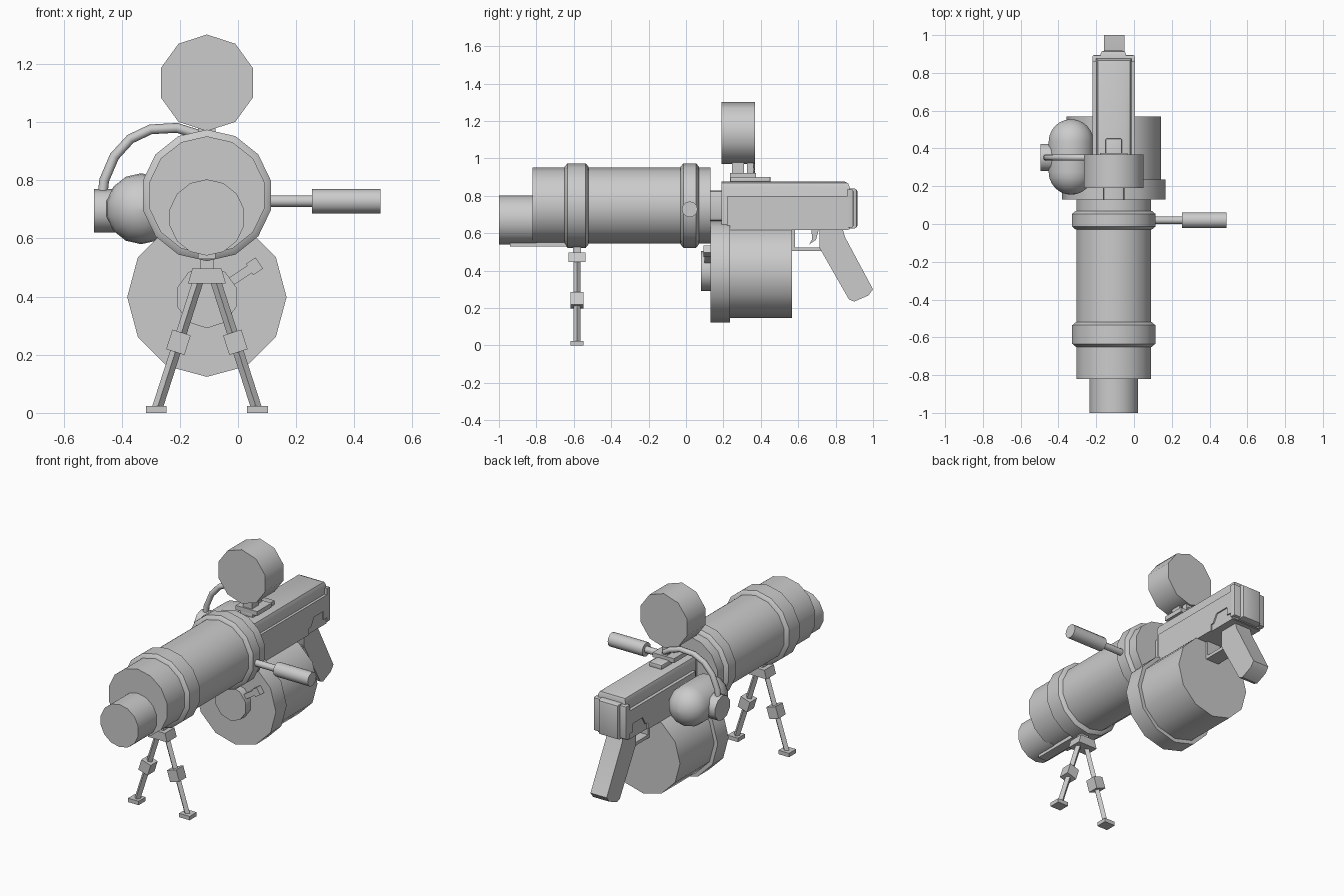
import bpy, bmesh, math
from mathutils import Vector, Matrix

if "Cube" in bpy.data.objects:
    bpy.data.objects.remove(bpy.data.objects["Cube"])

CX = -0.107  # centre line of the weapon
mat = bpy.data.materials.new("light_grey")
mat.diffuse_color = (0.6, 0.6, 0.6, 1)
mat.use_nodes = True
mat.node_tree.nodes["Principled BSDF"].inputs["Base Color"].default_value = mat.diffuse_color


def finish(name, bm):
    bmesh.ops.recalc_face_normals(bm, faces=bm.faces[:])
    me = bpy.data.meshes.new(name)
    bm.to_mesh(me)
    bm.free()
    me.materials.append(mat)
    ob = bpy.data.objects.new(name, me)
    bpy.context.collection.objects.link(ob)
    return ob


def lathe(name, axis, centre, profile, n, phase=0.0):
    """Turn (position, radius) pairs around an x or y axis."""
    bm = bmesh.new()
    rings = []
    for t, r in profile:
        ring = []
        for i in range(n):
            a = 2 * math.pi * i / n + phase
            s, c = r * math.sin(a), centre[1] + r * math.cos(a)
            p = (centre[0] + s, t, c) if axis == 'y' else (t, centre[0] + s, c)
            ring.append(bm.verts.new(p))
        rings.append(ring)
    for a, b in zip(rings, rings[1:]):
        for i in range(n):
            bm.faces.new((a[i], a[(i + 1) % n], b[(i + 1) % n], b[i]))
    bm.faces.new(rings[0])
    bm.faces.new(rings[-1])
    return finish(name, bm)


def box(name, x, y, z, bevel=0.0, pick=None, matrix=None):
    """Box from ranges; bevel the edges whose midpoint passes pick."""
    bm = bmesh.new()
    bmesh.ops.create_cube(bm, size=1)
    for v in bm.verts:
        v.co = Vector([(a + b) / 2 + c * (b - a) for c, (a, b) in zip(v.co, (x, y, z))])
    if bevel:
        es = [e for e in bm.edges if pick is None or pick((e.verts[0].co + e.verts[1].co) / 2)]
        bmesh.ops.bevel(bm, geom=es, offset=bevel, segments=2, profile=0.5, affect='EDGES')
    if matrix:
        bm.transform(matrix)
    return finish(name, bm)


def prism(name, axis, pts, lo, hi):
    """Extrude an outline along x (y,z points) or along y (x,z points)."""
    bm = bmesh.new()
    put = (lambda t, p: (t, p[0], p[1])) if axis == 'x' else (lambda t, p: (p[0], t, p[1]))
    a = [bm.verts.new(put(lo, p)) for p in pts]
    b = [bm.verts.new(put(hi, p)) for p in pts]
    n = len(pts)
    bm.faces.new(a)
    bm.faces.new(b)
    for i in range(n):
        bm.faces.new((a[i], a[(i + 1) % n], b[(i + 1) % n], b[i]))
    return finish(name, bm)


# Barrel, raised bands and offset muzzle
lathe("barrel", 'y', (CX, 0.748), [(-0.82, 0.203), (0.13, 0.203)], 14)
for name, a, b in (("front_band", -0.65, -0.52), ("rear_band", -0.03, 0.07)):
    lathe(name, 'y', (CX, 0.748), [(a, 0.206), (a + 0.016, 0.226), (b - 0.016, 0.226), (b, 0.206)], 14)
lathe("muzzle", 'y', (CX, 0.672), [(-1.0, 0.131), (-0.80, 0.131)], 14)
box("under_rail", (CX - 0.03, CX + 0.03), (-0.94, -0.64), (0.53, 0.56))

# Side handle
lathe("side_rod", 'x', (0.02, 0.728), [(0.07, 0.02), (0.26, 0.02)], 12)
lathe("side_grip", 'x', (0.02, 0.728), [(0.255, 0.042), (0.49, 0.042)], 12)

# Receiver with side plates and rear cap
box("neck", (-0.165, -0.05), (0.12, 0.21), (0.665, 0.828), 0.02, lambda m: abs(m.y - 0.165) < 0.01)
box("receiver", (-0.2, -0.012), (0.19, 0.875), (0.62, 0.877), 0.03, lambda m: m.z > 0.87 and m.y > 0.25)
plate = [(0.22, 0.617), (0.865, 0.617), (0.865, 0.66), (0.828, 0.66), (0.828, 0.708),
         (0.735, 0.708), (0.705, 0.66), (0.685, 0.66), (0.685, 0.655), (0.865, 0.655)]
upper = [(0.22, 0.617), (0.685, 0.617), (0.685, 0.657), (0.705, 0.657), (0.735, 0.708),
         (0.828, 0.708), (0.828, 0.657), (0.865, 0.657), (0.865, 0.797), (0.22, 0.797)]
lower = [(0.685, 0.617), (0.865, 0.617), (0.865, 0.657), (0.828, 0.657), (0.828, 0.708),
         (0.735, 0.708), (0.705, 0.657), (0.685, 0.657)]
prism("side_plates", 'x', upper, -0.22, 0.004)
prism("lower_plates", 'x', lower, -0.212, -0.004)
box("rear_block", (-0.22, 0.004), (0.86, 0.895), (0.63, 0.835), 0.01, lambda m: m.y > 0.89)
box("rear_cap", (-0.178, -0.042), (0.86, 0.918), (0.625, 0.84), 0.02, lambda m: m.y > 0.9)

# Pistol grip, trigger and guard
prism("pistol_grip", 'x', [(0.715, 0.625), (0.837, 0.625), (0.85, 0.58), (1.0, 0.30), (0.975, 0.267),
                           (0.90, 0.235), (0.872, 0.245), (0.715, 0.52)], -0.16, -0.05)
prism("trigger_guard", 'x', [(0.56, 0.62), (0.582, 0.62), (0.582, 0.525), (0.73, 0.525),
                             (0.73, 0.505), (0.56, 0.505)], -0.15, -0.06)
prism("trigger", 'x', [(0.67, 0.62), (0.71, 0.62), (0.695, 0.565), (0.658, 0.54), (0.675, 0.57)], -0.12, -0.09)

# Drum magazine with winding key
lathe("magazine", 'y', (CX, 0.398), [(0.22, 0.25), (0.568, 0.25)], 12)
lathe("magazine_flange", 'y', (CX, 0.398), [(0.13, 0.274), (0.235, 0.274)], 12)
lathe("magazine_hub", 'y', (CX, 0.398), [(0.08, 0.107), (0.14, 0.107)], 10)
turn = Matrix.Translation((CX, 0, 0.398)) @ Matrix.Rotation(math.radians(-33), 4, 'Y')
box("winding_key", (0.05, 0.185), (0.098, 0.135), (-0.015, 0.015), matrix=turn)
box("winding_key_end", (0.175, 0.215), (0.093, 0.135), (-0.023, 0.023), matrix=turn)

# Drum sight on its mount
lathe("sight_drum", 'y', (CX, 1.135), [(0.19, 0.166), (0.368, 0.166)], 10)
box("mount_base", (-0.15, -0.064), (0.235, 0.452), (0.87, 0.902), 0.006)
box("mount_step", (-0.18, -0.034), (0.235, 0.375), (0.895, 0.922))
box("mount_post", (-0.137, -0.077), (0.245, 0.31), (0.915, 0.99))
box("mount_rear_post", (-0.125, -0.089), (0.325, 0.36), (0.915, 0.99))

# Side tank with rounded ends, cap and hose
arc = [math.radians(a) for a in range(0, 91, 15)]
ends = [(0.275 - 0.12 * math.cos(a), max(0.122 * math.sin(a), 0.002)) for a in arc]
ends += [(0.71 - t, r) for t, r in reversed(ends)]
lathe("side_tank", 'y', (-0.333, 0.702), ends, 14)
lathe("tank_cap", 'x', (0.352, 0.695), [(-0.495, 0.075), (-0.42, 0.075)], 10)
path = [(-0.467, 0.74), (-0.46, 0.80), (-0.425, 0.882), (-0.37, 0.942), (-0.30, 0.975),
        (-0.21, 0.98), (-0.14, 0.958), (-0.10, 0.935)]
cu = bpy.data.curves.new("hose", 'CURVE')
cu.dimensions = '3D'
cu.bevel_depth = 0.017
cu.bevel_resolution = 2
cu.use_fill_caps = True
sp = cu.splines.new('POLY')
sp.points.add(len(path) - 1)
for p, (x, z) in zip(sp.points, path):
    p.co = (x, 0.352, z, 1)
cu.materials.append(mat)
bpy.context.collection.objects.link(bpy.data.objects.new("hose", cu))

# Bipod: neck, block, then mirrored legs with clamps and feet
BY = -0.583
box("bipod_neck", (CX - 0.024, CX + 0.024), (BY - 0.022, BY + 0.022), (0.48, 0.56))
prism("bipod_block", 'y', [(CX - 0.065, 0.445), (CX + 0.065, 0.445), (CX + 0.05, 0.497),
                           (CX - 0.05, 0.497)], BY - 0.046, BY + 0.046)
for s, side in ((-1, "left"), (1, "right")):
    top, foot = Vector((CX + s * 0.028, BY, 0.46)), Vector((CX + s * 0.172, BY, 0.012))
    d = foot - top
    m = Matrix.Translation(top) @ d.to_track_quat('Z', 'Y').to_matrix().to_4x4()
    L = d.length
    box(side + "_leg", (-0.013, 0.013), (-0.013, 0.013), (0, L),
        matrix=m @ Matrix.Rotation(math.pi / 4, 4, 'Z'))
    box(side + "_clamp", (-0.034, 0.034), (-0.033, 0.033), (L * 0.41, L * 0.56), matrix=m)
    x = CX + s * 0.174
    box(side + "_foot", (x - 0.036, x + 0.036), (BY - 0.034, BY + 0.034), (0, 0.024))

# Smooth round sides while keeping hard edges
for ob in bpy.context.scene.objects:
    if ob.type == 'MESH':
        ob.select_set(True)
        bpy.context.view_layer.objects.active = ob
bpy.ops.object.shade_smooth_by_angle(angle=math.radians(40))
